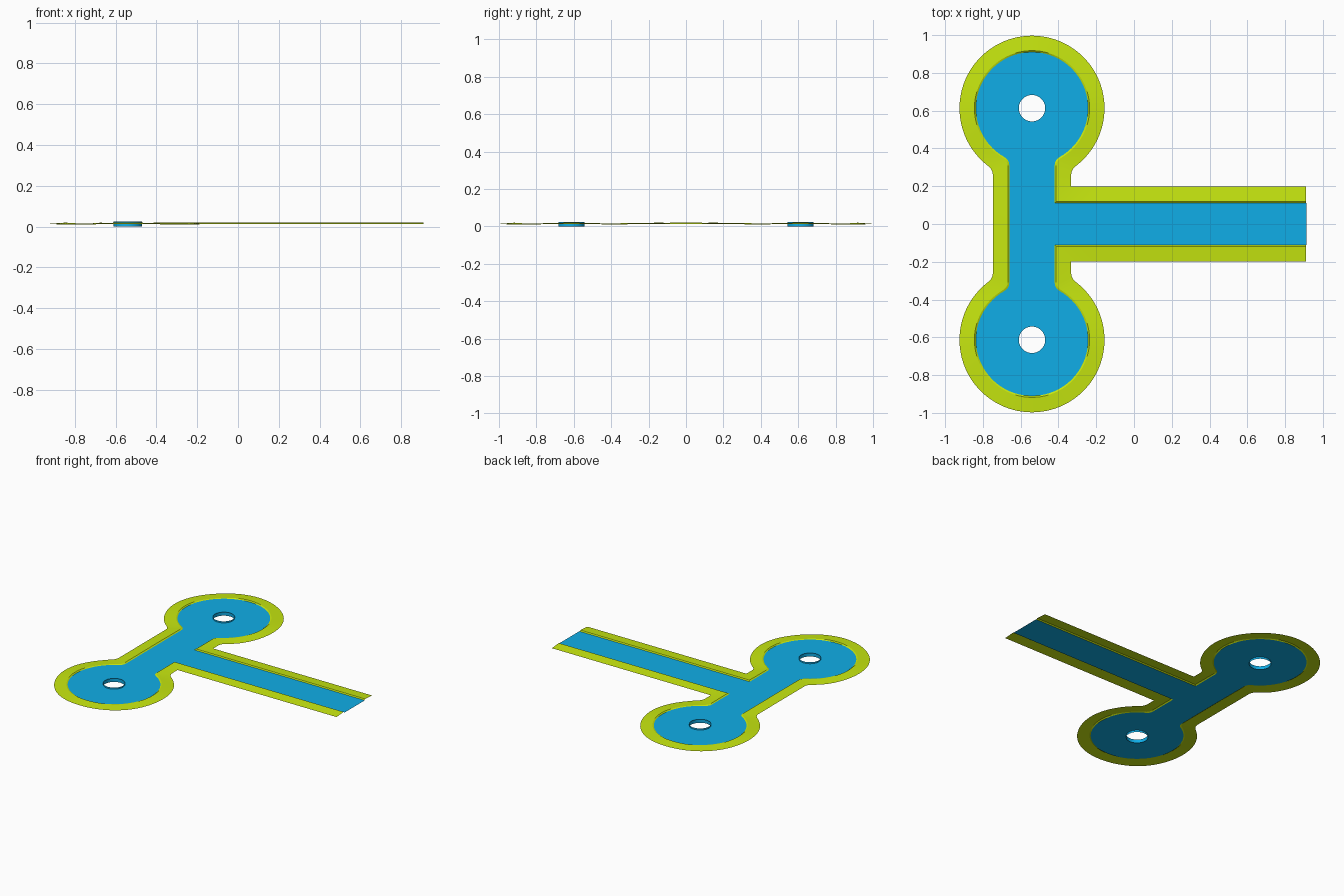
import bpy, bmesh, math
from mathutils import Vector

if "Cube" in bpy.data.objects:
    bpy.data.objects.remove(bpy.data.objects["Cube"])

CX, CY = -0.54, 0.613      # centre of the round end
R, STEM, ARM = 0.297, 0.12, 0.112
END = 0.91
HOLE = 0.07
ROAD_Z, VERGE_Z = 0.014, 0.020


def material(name, color):
    m = bpy.data.materials.new(name)
    m.diffuse_color = (*color, 1)
    m.use_nodes = True
    m.node_tree.nodes["Principled BSDF"].inputs["Base Color"].default_value = m.diffuse_color
    return m


def outline(off, end=END):
    """Half outline (y >= 0) of the road, widened by off."""
    r, s, a = R + off, STEM + off, ARM + off
    meet = math.asin(s / r)
    gap = 0.035 / r
    kink = Vector((s, -math.sqrt(r * r - s * s)))
    first = -math.pi / 2 + meet + gap
    sweep = 2 * (math.pi - meet - gap)
    arc = [Vector((r * math.cos(first + sweep * i / 64), r * math.sin(first + sweep * i / 64)))
           for i in range(65)]
    low = kink - Vector((0, 0.03))
    fillet = [low * (1 - t) ** 2 + kink * 2 * t * (1 - t) + arc[0] * t * t
              for t in (0, 0.25, 0.5, 0.75)]
    left = [Vector((-p.x, p.y)) for p in reversed(fillet)]
    c = Vector((CX, CY))
    pts = [Vector((end + (CX + s - end) * i / 8, a)) for i in range(9)]
    return pts + [p + c for p in fillet + arc + left] + [Vector((CX - s, 0))]


def height(p):
    """Gentle roll of the ground around the round ends."""
    d = p - Vector((CX, CY))
    fade = min(1, max(0, (p.y - 0.25) / 0.1))
    return VERGE_Z - 0.004 * fade * (1 - math.cos(4 * math.atan2(d.y, d.x))) / 2


def finish(bm, name, mat):
    for f in bm.faces:
        f.normal_update()
        if f.normal.z < -1e-4:
            f.normal_flip()
    me = bpy.data.meshes.new(name)
    bm.to_mesh(me)
    bm.free()
    me.materials.append(mat)
    ob = bpy.data.objects.new(name, me)
    bpy.context.collection.objects.link(ob)
    mod = ob.modifiers.new("mirror", "MIRROR")
    mod.use_axis = (False, True, False)
    mod.merge_threshold = 0.0005
    bpy.context.view_layer.objects.active = ob
    ob.select_set(True)
    bpy.ops.object.shade_smooth_by_angle(angle=math.radians(30))
    ob.select_set(False)


def strips(bm, rings, closed=False):
    rows = [[bm.verts.new(p) for p in ring] for ring in rings]
    for a, b in zip(rows, rows[1:]):
        n = len(a)
        for i in range(n if closed else n - 1):
            j = (i + 1) % n
            bm.faces.new((a[i], a[j], b[j], b[i]))


blue = material("road_blue", (0.005, 0.42, 0.80))
lime = material("verge_lime", (0.57, 0.80, 0.005))

# Road sheet with a round opening
circle = [Vector((CX + HOLE * math.cos(math.tau * i / 48), CY + HOLE * math.sin(math.tau * i / 48)))
          for i in range(48)]
bm = bmesh.new()
border = [Vector((END + 0.003, 0))] + outline(0, END + 0.003)
for loop in (border, circle):
    vs = [bm.verts.new((p.x, p.y, ROAD_Z)) for p in loop]
    for a, b in zip(vs, vs[1:] + vs[:1]):
        bm.edges.new((a, b))
bmesh.ops.triangle_fill(bm, use_beauty=True, edges=bm.edges[:], normal=(0, 0, 1))
finish(bm, "road", blue)

# Short wall lining each opening
bm = bmesh.new()
strips(bm, [[(p.x, p.y, z) for p in circle] for z in (0.0, 0.025)], closed=True)
finish(bm, "hole_wall", blue)

# Curb rising from road to verge
bm = bmesh.new()
strips(bm, [[(p.x, p.y, ROAD_Z) for p in outline(0)],
            [(p.x, p.y, height(p)) for p in outline(0.008)]])
finish(bm, "curb", lime)

# Verge around the road
bm = bmesh.new()
strips(bm, [[(p.x, p.y, height(p) - 0.006 * t) for p in outline(0.008 + 0.079 * t)]
            for t in (0, 0.33, 0.67, 1)])
finish(bm, "verge", lime)
